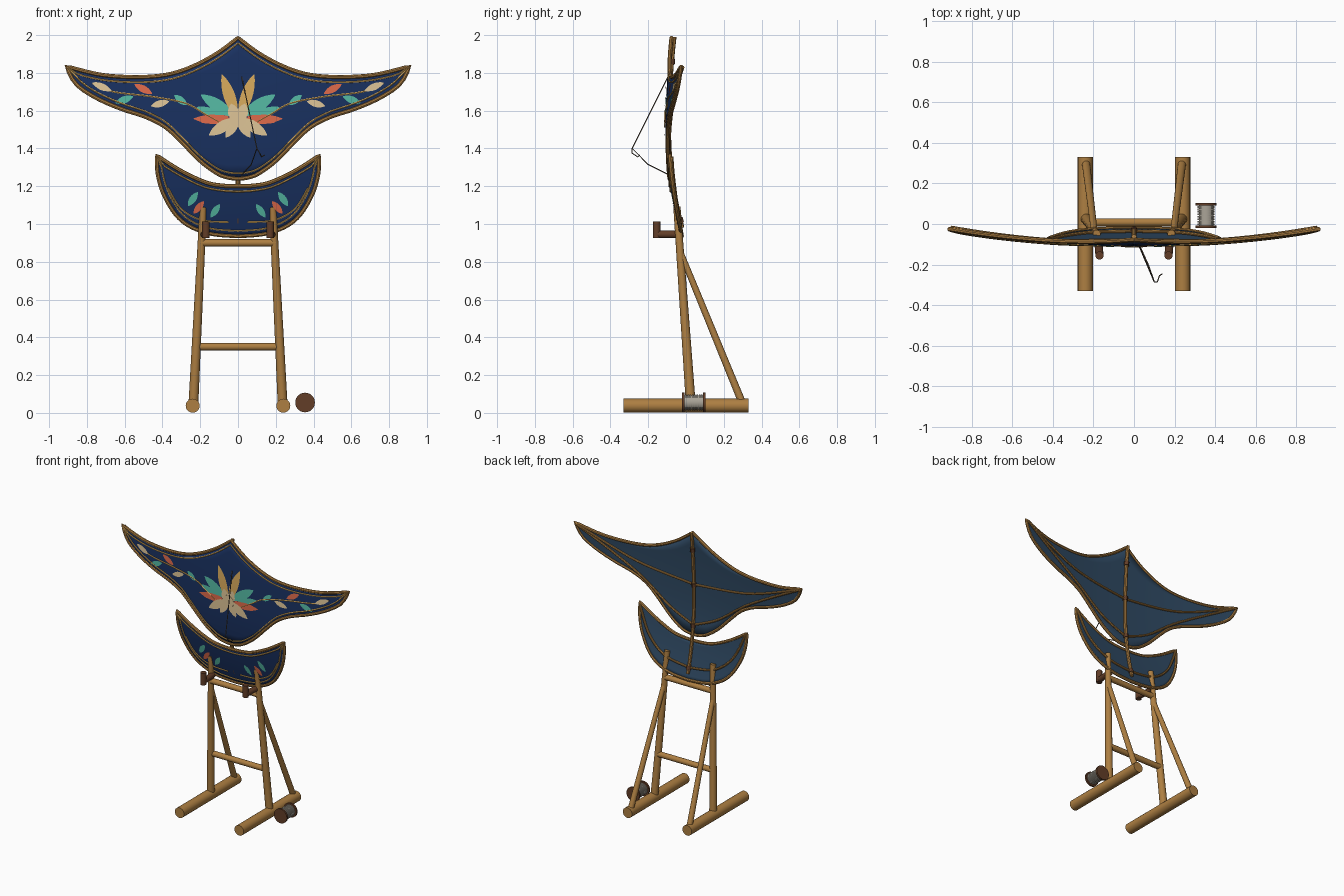
import bpy, bmesh, math
from mathutils import Vector

if "Cube" in bpy.data.objects:
    bpy.data.objects.remove(bpy.data.objects["Cube"])


def material(name, r, g, b):
    m = bpy.data.materials.new(name)
    m.use_nodes = True
    col = [(c / 255) ** 2.2 for c in (r, g, b)] + [1]
    m.diffuse_color = col
    m.node_tree.nodes["Principled BSDF"].inputs["Base Color"].default_value = col
    return m


NAVY = material("navy cloth", 31, 52, 96)
SLATE = material("slate backing", 50, 74, 98)
BAMBOO = material("bamboo", 172, 126, 68)
GOLD = material("gold paint", 214, 168, 92)
CREAM = material("cream paint", 222, 196, 150)
TEAL = material("teal paint", 86, 184, 162)
CORAL = material("coral paint", 222, 106, 76)
BROWN = material("dark wood", 98, 64, 44)
THREAD = material("thread", 168, 162, 150)
STRING = material("bridle string", 96, 84, 70)

made = []


def add(name, mesh, *mats):
    for m in mats:
        mesh.materials.append(m)
    ob = bpy.data.objects.new(name, mesh)
    bpy.context.scene.collection.objects.link(ob)
    made.append(ob)
    return ob


def surf(x, z, off=0.0):
    """Point on the bowed sail surface; negative offset is toward the front."""
    k = 0.12 if z > 1.5 else 0.26
    return Vector((x, -0.105 + k * (z - 1.5) ** 2 + 0.08 * x * x + off, z))


def smooth(pts, n):
    """Sample a smooth curve through 2D points."""
    p = [Vector(q) for q in pts]
    out = []
    for i in range(n + 1):
        u = i / n * (len(p) - 1)
        k = min(int(u), len(p) - 2)
        t = u - k
        b, c = p[k], p[k + 1]
        a = p[k - 1] if k else b
        d = p[k + 2] if k + 2 < len(p) else c
        out.append(b + 0.5 * t * (c - a + t * (2 * a - 5 * b + 4 * c - d
                                               + t * (3 * b - a - 3 * c + d))))
    return out


def both_sides(half):
    """Mirror a centre-to-tip curve into a full tip-to-tip curve."""
    return [Vector((-p.x, p.y)) for p in reversed(half[1:])] + half


def tube(name, pts, r, mat, closed=False, res=2):
    cu = bpy.data.curves.new(name, 'CURVE')
    cu.dimensions = '3D'
    cu.bevel_depth, cu.bevel_resolution, cu.use_fill_caps = r, res, True
    sp = cu.splines.new('POLY')
    sp.points.add(len(pts) - 1)
    for q, p in zip(sp.points, pts):
        q.co = (*p, 1)
    sp.use_cyclic_u = closed
    tmp = bpy.data.objects.new(name, cu)
    mesh = bpy.data.meshes.new_from_object(tmp)
    bpy.data.objects.remove(tmp)
    return add(name, mesh, mat)


def rod(name, a, b, r1, mat, r2=None, sides=20):
    a, b = Vector(a), Vector(b)
    bm = bmesh.new()
    bmesh.ops.create_cone(bm, cap_ends=True, segments=sides, radius1=r1,
                          radius2=r2 or r1, depth=(b - a).length)
    mesh = bpy.data.meshes.new(name)
    bm.to_mesh(mesh)
    bm.free()
    ob = add(name, mesh, mat)
    ob.location = (a + b) / 2
    ob.rotation_euler = (b - a).to_track_quat('Z', 'Y').to_euler()
    return ob


def sail(name, upper, lower, n=28, rows=10):
    """Loft cloth between two edges, with a bamboo rim and a gold inner line."""
    up, lo = (both_sides(smooth(c, n)) for c in (upper, lower))
    bm = bmesh.new()
    grid = [[bm.verts.new(surf(*a.lerp(b, j / rows))) for j in range(rows + 1)]
            for a, b in zip(lo, up)]
    for c, d in zip(grid, grid[1:]):
        for j in range(rows):
            bm.faces.new((c[j], d[j], d[j + 1], c[j + 1]))
    bmesh.ops.remove_doubles(bm, verts=bm.verts, dist=1e-5)
    mesh = bpy.data.meshes.new(name)
    bm.to_mesh(mesh)
    bm.free()
    mod = add(name, mesh, NAVY, SLATE).modifiers.new("cloth", 'SOLIDIFY')
    mod.thickness, mod.offset, mod.material_offset = 0.006, 0, 1
    loop = up + lo[-2:0:-1]
    tube(name + "_rim", [surf(*p) for p in loop], 0.011, BAMBOO, True)
    inset = [[a + (b - a).normalized() * min(0.028, 0.4 * (b - a).length)
              for a, b in zip(e, f)] for e, f in ((up, lo), (lo, up))]
    line = inset[0] + inset[1][-2:0:-1]
    tube(name + "_gold_line", [surf(*p, -0.005) for p in line], 0.005, GOLD, True, 1)


sail("wing",
     [(0, 1.985), (.116, 1.9), (.25, 1.83), (.38, 1.79), (.54, 1.778), (.725, 1.79), (.91, 1.835)],
     [(0, 1.24), (.045, 1.244), (.106, 1.265), (.196, 1.33), (.285, 1.42), (.38, 1.51),
      (.487, 1.566), (.62, 1.61), (.75, 1.667), (.857, 1.74), (.91, 1.835)])
sail("moon_tail",
     [(0, 1.2), (.08, 1.203), (.17, 1.22), (.3, 1.28), (.43, 1.362)],
     [(0, .935), (.14, .947), (.25, .985), (.33, 1.05), (.395, 1.16), (.425, 1.265), (.43, 1.362)])

# Spine, bows and bindings behind the cloth
tube("spine", [surf(0, .98 + i * .0505, .014) for i in range(21)], 0.012, BAMBOO)
for name, pts in (("upper_bow", [(0, 1.6), (.45, 1.66), (.9, 1.83)]),
                  ("lower_bow", [(0, 1.31), (.2, 1.4), (.45, 1.58), (.9, 1.83)]),
                  ("tail_bow", [(0, 1.02), (.2, 1.055), (.34, 1.17), (.425, 1.355)])):
    tube(name, [surf(*p, .011) for p in both_sides(smooth(pts, 16))], 0.008, BAMBOO)
for z in (1.86, 1.6, 1.31, 1.02):
    rod("spine_binding", surf(0, z - .014, .014), surf(0, z + .014, .014), 0.017, BROWN, sides=12)


def leaf(bm, x, z, angle, length, width, off):
    """Pointed leaf laid on the cloth, starting at x, z."""
    a = math.radians(angle)
    d, s = Vector((math.cos(a), math.sin(a))), Vector((-math.sin(a), math.cos(a)))
    prev = None
    for i in range(11):
        t = i / 10
        w = width / 2 * math.sin(math.pi * (.01 + .98 * t)) ** .8
        mid = Vector((x, z)) + d * length * t
        row = [bm.verts.new(surf(*(mid + s * w * k), off)) for k in (-1, 1)]
        if prev:
            f = bm.faces.new((prev[0], row[0], row[1], prev[1]))
            f.normal_update()
            if f.normal.y > 0:
                f.normal_flip()
        prev = row


# Painted flower and leaves on the right half: start, angle, length, width
PAINT = {
    "teal": (TEAL, -.0065, [(.02, 1.57, 33, .21, .065), (.06, 1.555, 22, .17, .05),
                            (.27, 1.63, 38, .085, .036), (.555, 1.675, -20, .1, .038),
                            (.265, 1.095, 125, .09, .036), (.1, 1.1, -55, .01, .01),
                            (.1, 1.03, 125, .0, .0), (.145, 1.035, 125, .085, .034)]),
    "coral": (CORAL, -.0075, [(.02, 1.55, 2, .215, .05), (.05, 1.57, -12, .15, .04),
                              (.455, 1.69, 28, .105, .038), (.235, 1.055, 130, .085, .034)]),
    "gold": (GOLD, -.0085, [(.005, 1.56, 71, .245, .062)]),
    "cream": (CREAM, -.0095, [(.01, 1.56, -32, .17, .06), (.0, 1.56, -58, .12, .05),
                              (.01, 1.54, 75, .1, .06), (.365, 1.65, -15, .1, .036),
                              (.67, 1.705, 23, .11, .036)]),
}
for colour, (mat, off, leaves) in PAINT.items():
    bm = bmesh.new()
    for x, z, angle, length, width in leaves:
        if length > .05:
            # Tail leaves lean outward
            ang = 180 - angle if z < 1.2 and angle < 0 else angle
            leaf(bm, x, z, ang, length, width, off)
            leaf(bm, -x, z, 180 - ang, length, width, off)
    mesh = bpy.data.meshes.new(colour)
    bm.to_mesh(mesh)
    bm.free()
    add(colour + "_leaves", mesh, mat)

VINES = (("wing_vine", [(.1, 1.54), (.18, 1.585), (.28, 1.64), (.46, 1.675), (.66, 1.7), (.77, 1.745)]),
         ("tail_vine", [(.05, 1.01), (.19, 1.02), (.3, 1.08), (.37, 1.19)]))
for name, pts in VINES:
    for s in (-1, 1):
        tube(name, [surf(s * p.x, p.y, -.004) for p in smooth(pts, 20)], 0.005, GOLD, res=1)

# Flower heart
rod("flower_heart", surf(0, 1.555, -.004), surf(0, 1.555, -.011), 0.045, CREAM)

# Bridle string with a loose end
tube("bridle", [surf(.02, 1.78), (.1, -.285, 1.4), (.07, -.2, 1.315), surf(.02, 1.26)], 0.003, STRING, res=1)
tube("bridle_end", [(.1, -.285, 1.4), (.115, -.285, 1.375), (.125, -.255, 1.355), (.14, -.245, 1.365)],
     0.003, STRING, res=1)

# Stand
for s, side in ((1, "left"), (-1, "right")):
    rod(side + "_foot", (s * .24, -.33, .038), (s * .24, .33, .038), 0.037, BAMBOO)
    rod(side + "_leg", (s * .236, .025, .05), (s * .184, -.048, 1.09), 0.026, BAMBOO, 0.019)
    rod(side + "_strut", (s * .236, .295, .06), (s * .197, -.025, .84), 0.02, BAMBOO, 0.016)
    rod(side + "_peg", (s * .18, -.03, .945), (s * .17, -.155, .945), 0.02, BROWN)
    rod(side + "_peg_stop", (s * .17, -.155, .925), (s * .17, -.155, 1.012), 0.02, BROWN)
rod("lower_crossbar", (-.22, .008, .35), (.22, .008, .35), 0.02, BAMBOO)
rod("upper_crossbar", (-.2, -.035, .9), (.2, -.035, .9), 0.02, BAMBOO)

# Spool of thread
for y in (-.02, .09):
    rod("spool_flange", (.355, y, .055), (.355, y + .013, .055), 0.052, BROWN, sides=28)
rod("spool_core", (.355, -.01, .055), (.355, .095, .055), 0.036, THREAD, sides=28)
for i in range(8):
    y = -.005 + i * .0121
    rod("thread_winding", (.355, y, .055), (.355, y + .008, .055), 0.042, THREAD, sides=28)

bpy.ops.object.select_all(action='DESELECT')
for ob in made:
    ob.select_set(True)
bpy.context.view_layer.objects.active = made[0]
bpy.ops.object.shade_smooth_by_angle()
